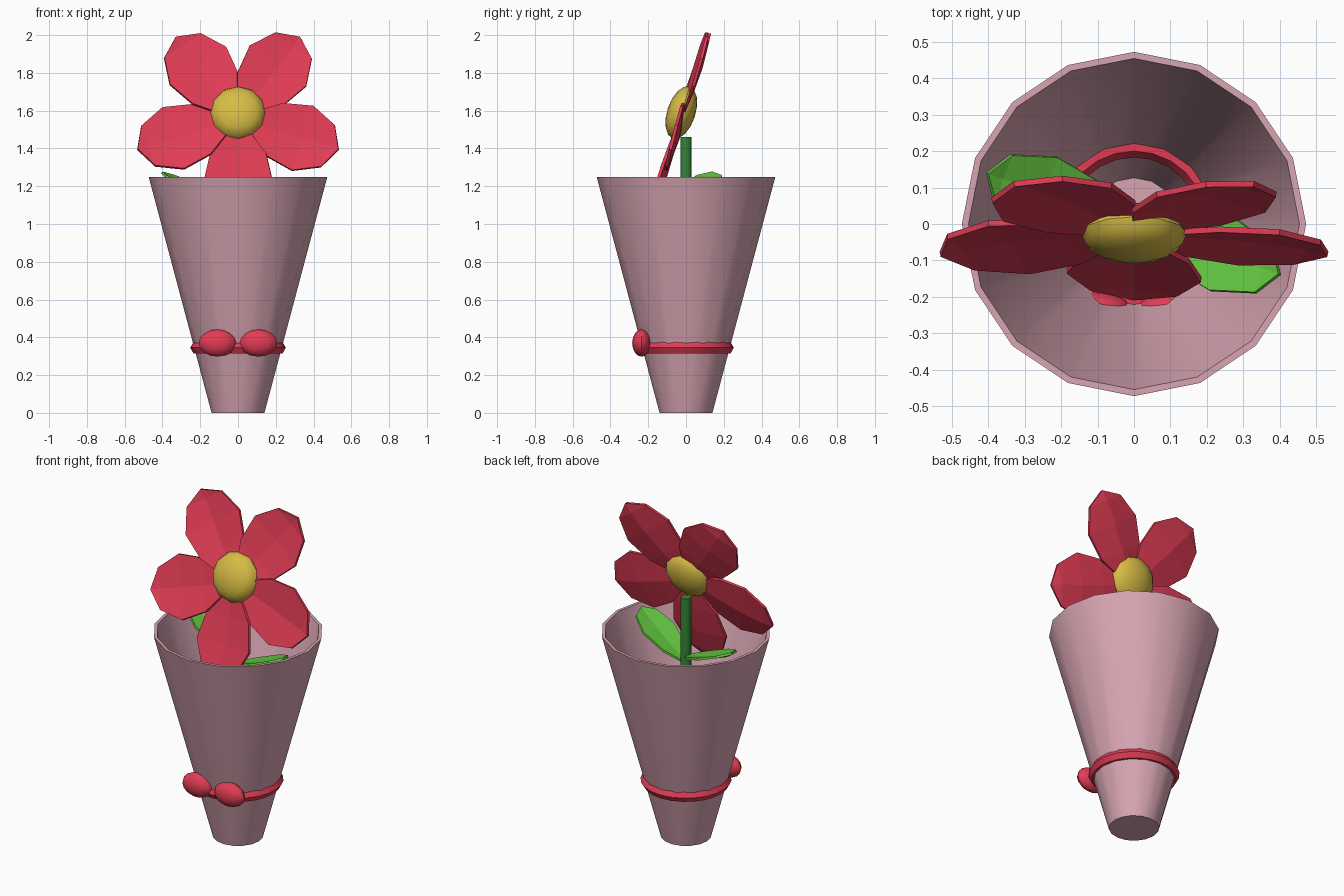
import bpy, bmesh, math
from mathutils import Matrix, Vector

if "Cube" in bpy.data.objects:
    bpy.data.objects.remove(bpy.data.objects["Cube"])


def material(name, rgb):
    m = bpy.data.materials.new(name)
    m.diffuse_color = (*rgb, 1)
    m.use_nodes = True
    m.node_tree.nodes["Principled BSDF"].inputs["Base Color"].default_value = m.diffuse_color
    return m


PINK = material("wrap_pink", (0.69, 0.38, 0.45))
RED = material("petal_red", (0.75, 0.045, 0.09))
YELLOW = material("centre_yellow", (0.68, 0.50, 0.06))
STEM = material("stem_green", (0.035, 0.24, 0.04))
LEAF = material("leaf_green", (0.12, 0.54, 0.05))


def finish(name, bm, mat, smooth=None):
    bmesh.ops.recalc_face_normals(bm, faces=bm.faces)
    me = bpy.data.meshes.new(name)
    bm.to_mesh(me)
    bm.free()
    me.materials.append(mat)
    ob = bpy.data.objects.new(name, me)
    bpy.context.collection.objects.link(ob)
    if smooth:
        bpy.ops.object.select_all(action='DESELECT')
        ob.select_set(True)
        bpy.context.view_layer.objects.active = ob
        bpy.ops.object.shade_smooth_by_angle(angle=math.radians(smooth))
    return ob


def lathe(name, profile, steps, mat, closed=False, smooth=None):
    """Spin an (r, z) profile round the z axis."""
    bm = bmesh.new()
    vs = [bm.verts.new((0, r, z)) for r, z in profile]
    pairs = list(zip(vs, vs[1:])) + ([(vs[-1], vs[0])] if closed else [])
    edges = [bm.edges.new(p) for p in pairs]
    bmesh.ops.spin(bm, geom=vs + edges, cent=(0, 0, 0), axis=(0, 0, 1),
                   angle=math.tau, steps=steps)
    bmesh.ops.remove_doubles(bm, verts=bm.verts, dist=1e-4)
    return finish(name, bm, mat, smooth)


def ellipsoid(name, loc, radii, mat, rot=Matrix(), seg=12, rings=8):
    bm = bmesh.new()
    m = Matrix.Translation(loc) @ rot @ Matrix.Diagonal((*radii, 1))
    bmesh.ops.create_uvsphere(bm, u_segments=seg, v_segments=rings, radius=1, matrix=m)
    return finish(name, bm, mat, 40)


def blade(name, rows, tip, fold, thick, matrix, mat):
    """Folded petal or leaf: rows of (length, half width) along local x, plus a tip."""
    bm = bmesh.new()
    strips = [[bm.verts.new(matrix @ Vector((u, s * w, -fold * w if s == 0 else 0)))
               for s in (-1, 0, 1)] for u, w in rows]
    for a, b in zip(strips, strips[1:]):
        for i in (0, 1):
            bm.faces.new((a[i], a[i + 1], b[i + 1], b[i]))
    end = bm.verts.new(matrix @ Vector((tip, 0, 0)))
    for i in (0, 1):
        bm.faces.new((strips[-1][i], strips[-1][i + 1], end))
    ob = finish(name, bm, mat)
    mod = ob.modifiers.new("thickness", 'SOLIDIFY')
    mod.thickness = thick
    mod.offset = 0
    return ob


# Paper wrap with wall thickness and floor
lathe("wrap", [(0, 0), (0.14, 0), (0.473, 1.25), (0.455, 1.25), (0.127, 0.02), (0, 0.02)],
      16, PINK, smooth=30)

# Ribbon band and bow loops
lathe("ribbon_band", [(0.218 + 0.035 * math.cos(k * math.tau / 6),
                       0.345 + 0.035 * math.sin(k * math.tau / 6)) for k in range(6)],
      24, RED, closed=True, smooth=30)
for side, label in ((-1, "left"), (1, "right")):
    ellipsoid("bow_loop_" + label, (side * 0.108, -0.235, 0.37), (0.1, 0.05, 0.072), RED)

# Stem
lathe("stem", [(0, 0.02), (0.03, 0.02), (0.03, 1.46), (0, 1.46)], 8, STEM, smooth=50)

# Flower head, leaning back
tilt = Matrix.Rotation(math.radians(72), 4, 'X')
ellipsoid("flower_centre", (0, -0.025, 1.59), (0.145, 0.145, 0.075), YELLOW, tilt)
for i in range(5):
    m = (Matrix.Translation((0, -0.03, 1.56)) @ tilt
         @ Matrix.Rotation(math.radians(270 + 72 * i), 4, 'Z')
         @ Matrix.Rotation(math.radians(4), 4, 'X'))
    blade(f"petal_{i + 1}", [(0.03, 0.03), (0.2, 0.15), (0.36, 0.185), (0.5, 0.12)],
          0.56, 0.12, 0.016, m, RED)

# Two leaves rising from the stem
for label, heading, base, rise in (("left", 161, 1.1, 22), ("right", -19, 1.06, 23)):
    m = (Matrix.Translation((0, 0, base))
         @ Matrix.Rotation(math.radians(heading), 4, 'Z')
         @ Matrix.Rotation(math.radians(-rise), 4, 'Y'))
    blade("leaf_" + label, [(0.01, 0.015), (0.12, 0.075), (0.28, 0.105), (0.41, 0.07)],
          0.46, 0.15, 0.014, m, LEAF)
